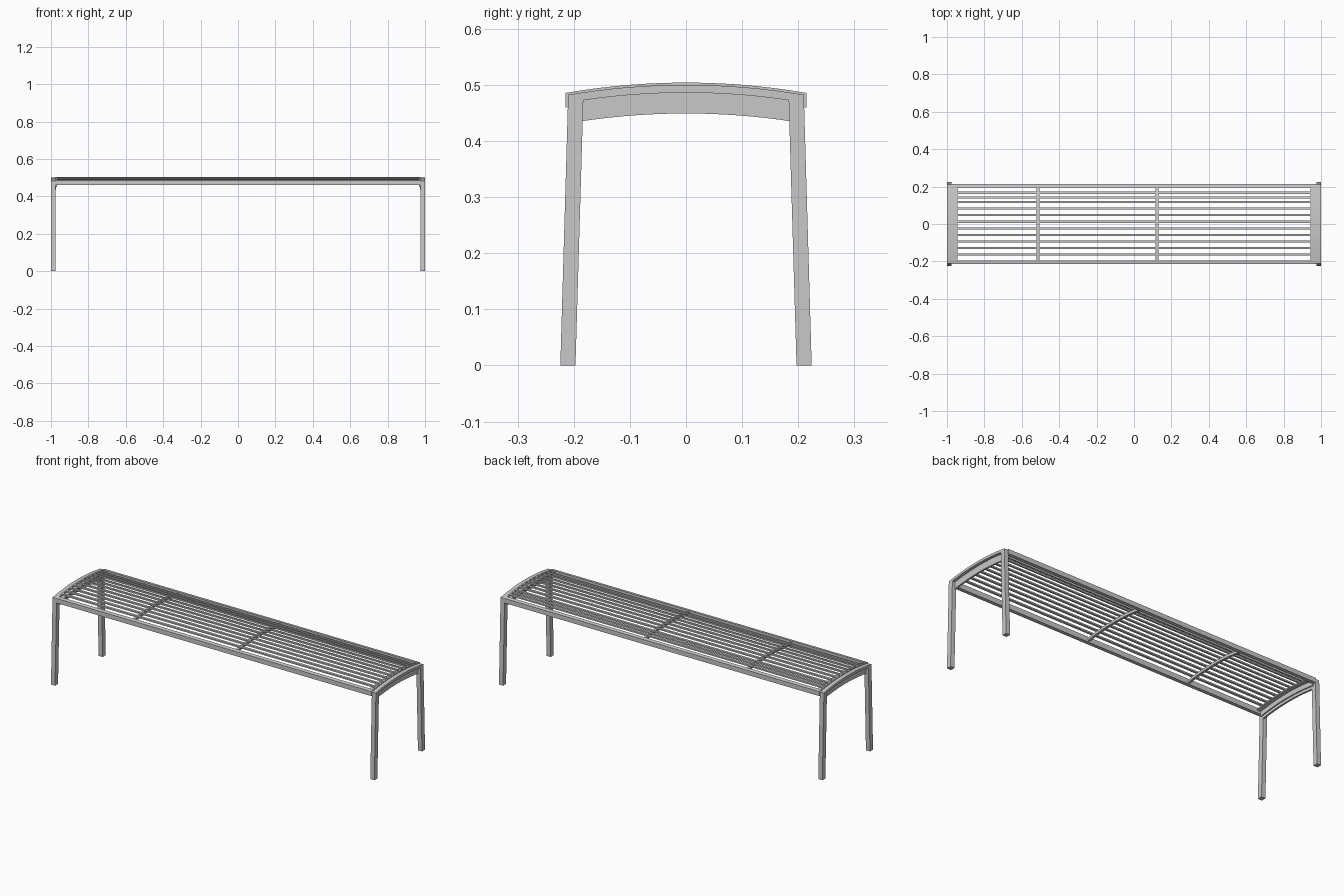
import bpy, bmesh
from mathutils import Vector

cube = bpy.data.objects.get("Cube")
if cube:
    bpy.data.objects.remove(cube, do_unlink=True)

grey = bpy.data.materials.new("light steel grey")
grey.use_nodes = True
colour = (0.58, 0.58, 0.58, 1)
grey.diffuse_color = colour
grey.node_tree.nodes["Principled BSDF"].inputs["Base Color"].default_value = colour

TOP, CURVE = 0.504, 0.40


def crown(y, drop=0.0):
    """Height of the arched seat, lowered by drop."""
    return TOP - drop - CURVE * y * y


def extrude_x(name, profile, x0, x1):
    """Prism from a (y, z) profile, running from x0 to x1."""
    bm = bmesh.new()
    face = bm.faces.new([bm.verts.new((x0, y, z)) for y, z in profile])
    result = bmesh.ops.extrude_face_region(bm, geom=[face])
    verts = [v for v in result["geom"] if isinstance(v, bmesh.types.BMVert)]
    bmesh.ops.translate(bm, verts=verts, vec=Vector((x1 - x0, 0, 0)))
    bmesh.ops.recalc_face_normals(bm, faces=bm.faces[:])
    mesh = bpy.data.meshes.new(name)
    bm.to_mesh(mesh)
    bm.free()
    mesh.materials.append(grey)
    obj = bpy.data.objects.new(name, mesh)
    bpy.context.collection.objects.link(obj)
    return obj


def arc(half, drop, steps=16):
    """Arched line from -half to +half."""
    ys = [half * (2 * i / steps - 1) for i in range(steps + 1)]
    return [(y, crown(y, drop)) for y in ys]


def band(half, upper, lower):
    """Closed arched strip between two drops."""
    return arc(half, upper) + arc(half, lower)[::-1]


# End frames: splayed legs joined by an arch, with a bracket inside
frame = ([(-0.224, 0)] + arc(0.21, 0.004) + [(0.224, 0), (0.197, 0)]
         + arc(0.183, 0.018)[::-1] + [(-0.197, 0)])
for side, s in (("left", 1), ("right", -1)):
    extrude_x(side + "_end_frame", frame, s * 0.975, s)
    extrude_x(side + "_end_bracket", band(0.186, 0.017, 0.055), s * 0.974, s * 0.984)
    extrude_x(side + "_end_lip", band(0.196, 0, 0.04), s * 0.968, s * 0.976)
    extrude_x(side + "_slat_ledge", band(0.196, 0.007, 0.014), s * 0.945, s * 0.969)

# Long side rails
for side, s in (("back", 1), ("front", -1)):
    rail = [(s * 0.195, 0.46), (s * 0.215, 0.46),
            (s * 0.215, crown(0.215)), (s * 0.195, crown(0.195))]
    extrude_x(side + "_rail", rail, -0.976, 0.976)

# Seat slats, following the arch and closer together at the back
slat_rows = [-0.163 + 0.035 * i for i in range(9)] + [0.142, 0.167]
for i, y in enumerate(slat_rows):
    a, b = y - 0.0055, y + 0.0055
    slat = [(a, crown(a, 0.008)), (b, crown(b, 0.008)), (b, crown(b)), (a, crown(a))]
    extrude_x(f"seat_slat_{i + 1}", slat, -0.97, 0.97)

# Arched cross supports below the slats
for name, x in (("right_cross_support", -0.513), ("left_cross_support", 0.123)):
    extrude_x(name, band(0.196, 0.007, 0.022), x - 0.007, x + 0.007)
